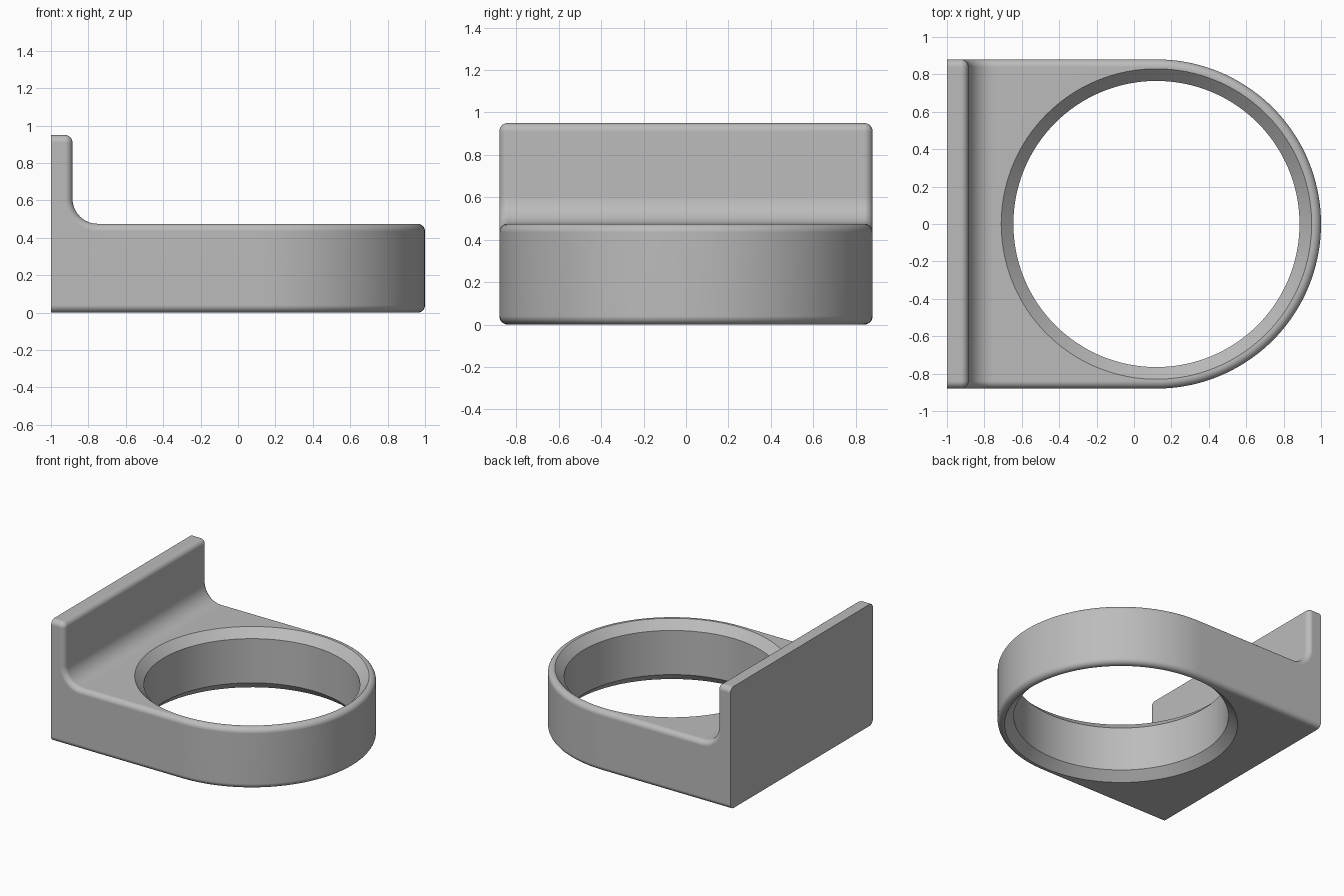
import bpy, bmesh
from math import sin, cos, pi

cube = bpy.data.objects.get("Cube")
if cube:
    bpy.data.objects.remove(cube)

WIDTH, DEPTH, WALL_TOP = 0.88, 0.475, 0.95   # half width, plate height, wall height
ROUND, FILLET, STEPS = 0.04, 0.135, 6
SEAM, WALL_X, CENTRE = -0.73, -0.885, 0.12
HOLE, CHAMFER = 0.765, 0.065

grey = bpy.data.materials.new("grey")
grey.use_nodes = True
colour = (0.5, 0.5, 0.5, 1)
grey.diffuse_color = colour
grey.node_tree.nodes["Principled BSDF"].inputs["Base Color"].default_value = colour


def arc(cx, cy, r, a, b, n):
    return [(cx + r * cos(a + (b - a) * k / n), cy + r * sin(a + (b - a) * k / n))
            for k in range(n + 1)]


def skin(bm, rows):
    """Join open rows of points with quads and cap the first and last row."""
    rows = [[bm.verts.new(p) for p in row] for row in rows]
    for a, b in zip(rows, rows[1:]):
        for k in range(len(a) - 1):
            bm.faces.new((a[k], a[k + 1], b[k + 1], b[k]))
    bm.faces.new(rows[0])
    bm.faces.new(rows[-1])


def wall_profile(i):
    fillet = arc(WALL_X + FILLET, DEPTH + FILLET, FILLET + i, -pi / 2, -pi, 12)
    crest = arc(WALL_X - ROUND, WALL_TOP - ROUND, ROUND - i, 0, pi / 2, STEPS)
    return [(SEAM, DEPTH - i)] + fillet + crest + [(-1, WALL_TOP - i), (-1, i), (SEAM, i)]


def plate_outline(r):
    return [(SEAM, -r)] + arc(CENTRE, 0, r, -pi / 2, pi / 2, 72) + [(SEAM, r)]


# Rounded-edge offsets: (distance out from the flat, inset of the flat)
edge = [(ROUND * sin(t), ROUND * (1 - cos(t))) for t in (pi / 2 * k / STEPS for k in range(STEPS + 1))]

bm = bmesh.new()
# Upright wall with its fillet, layered across the width
layers = [(-(WIDTH - ROUND + o), i) for o, i in reversed(edge)]
layers += [(WIDTH - ROUND + o, i) for o, i in edge]
skin(bm, [[(x, y, z) for x, z in wall_profile(i)] for y, i in layers])

# Round-ended plate, layered up its height
levels = [(i, WIDTH - ROUND + o) for o, i in edge]
levels += [(DEPTH - i, WIDTH - ROUND + o) for o, i in reversed(edge)]
skin(bm, [[(x, y, z) for x, y in plate_outline(r)] for z, r in levels])

bmesh.ops.remove_doubles(bm, verts=bm.verts, dist=0.0001)
bmesh.ops.recalc_face_normals(bm, faces=bm.faces)


def make_object(name, bm):
    mesh = bpy.data.meshes.new(name)
    bm.to_mesh(mesh)
    bm.free()
    obj = bpy.data.objects.new(name, mesh)
    bpy.context.collection.objects.link(obj)
    mesh.materials.append(grey)
    return obj


body = make_object("ring_bracket", bm)

# Hole cutter, flared at both ends for the chamfers
bm = bmesh.new()
over = 0.1
flare = HOLE + CHAMFER + over
rows = []
for z, r in ((-over, flare), (CHAMFER, HOLE), (DEPTH - CHAMFER, HOLE), (DEPTH + over, flare)):
    rows.append([(x, y, z) for x, y in arc(CENTRE, 0, r, 0, 2 * pi, 128)])
skin(bm, rows)
bmesh.ops.remove_doubles(bm, verts=bm.verts, dist=0.0001)
bmesh.ops.recalc_face_normals(bm, faces=bm.faces)
cutter = make_object("hole_cutter", bm)

cut = body.modifiers.new("hole", 'BOOLEAN')
cut.operation, cut.solver, cut.object = 'DIFFERENCE', 'EXACT', cutter
bpy.context.view_layer.objects.active = body
body.select_set(True)
bpy.ops.object.modifier_apply(modifier=cut.name)
bpy.data.objects.remove(cutter)

# Smooth curves, crisp chamfers
bpy.ops.object.shade_smooth_by_angle(angle=pi / 6)
weighted = body.modifiers.new("flat_normals", 'WEIGHTED_NORMAL')
weighted.keep_sharp = True
